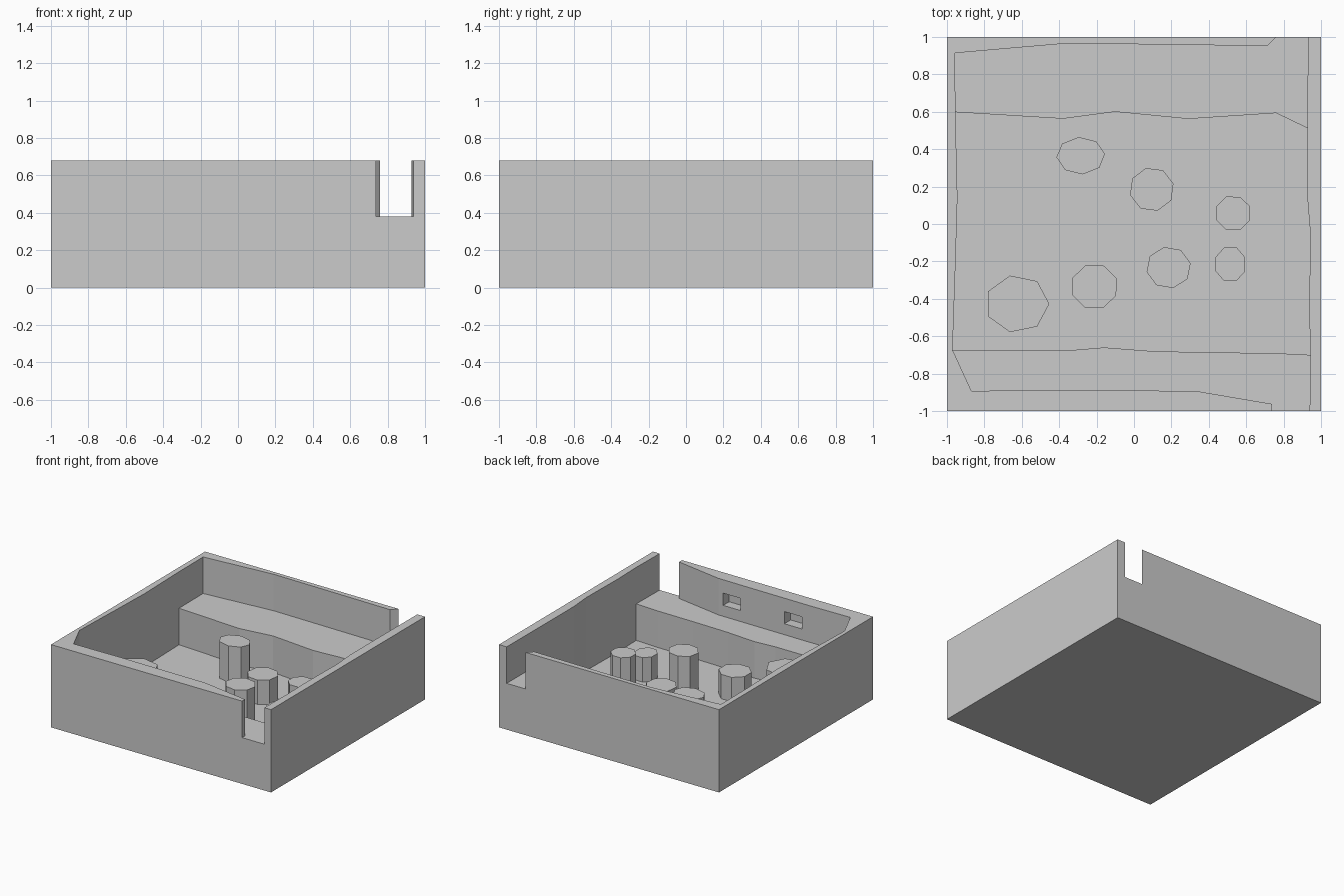
import bpy, bmesh, math

if "Cube" in bpy.data.objects:
    bpy.data.objects.remove(bpy.data.objects["Cube"])

FLOOR, LEDGE, RIM = 0.08, 0.38, 0.68


def prism(name, pts, z0, z1):
    """Vertical prism from a plan outline."""
    bm = bmesh.new()
    low = bm.faces.new([bm.verts.new((x, y, z0)) for x, y in pts])
    up = bmesh.ops.extrude_face_region(bm, geom=[low], use_keep_orig=True)["geom"]
    for v in up:
        if isinstance(v, bmesh.types.BMVert):
            v.co.z = z1
    bmesh.ops.recalc_face_normals(bm, faces=bm.faces)
    mesh = bpy.data.meshes.new(name)
    bm.to_mesh(mesh)
    bm.free()
    ob = bpy.data.objects.new(name, mesh)
    bpy.context.collection.objects.link(ob)
    return ob


def cut(target, cutter):
    mod = target.modifiers.new(cutter.name, "BOOLEAN")
    mod.operation, mod.solver, mod.object = "DIFFERENCE", "EXACT", cutter
    cutter.hide_render = True


def rect(x0, x1, y0, y1):
    return [(x0, y0), (x1, y0), (x1, y1), (x0, y1)]


# Plan outlines of the uneven walls and the two ledge edges
left = [(-.955, .598), (-.944, .14), (-.954, -.2), (-.97, -.673)]
right = [(.943, -.70), (.937, -.45), (.943, -.056), (.928, .13), (.928, .512)]
front = [(-.869, -.893), (-.477, -.887), (.332, -.893), (.737, -.962), (.737, -1.1), (.938, -1.1)]
back = [(.93, 1.1), (.76, 1.1), (.76, 1.0), (.713, .952), (-.354, .966), (-.957, .914)]
front_ledge = [(-.34, -.675), (-.16, -.66), (.1, -.68), (.42, -.687), (.74, -.69)]
back_ledge = [(.76, .593), (.29, .562), (-.1, .6), (-.38, .563)]

# Tray block with the upper cavity (open at both notches) and the sunken channel
tray = prism("tray", rect(-1, 1, -1, 1), 0, RIM)
cut(tray, prism("upper_cavity_cutter", left + front + right + back, LEDGE, RIM + .2))
cut(tray, prism("channel_cutter", left + front_ledge + right + back_ledge, FLOOR, LEDGE + .1))

# Small niches in the inner face of the front wall
for i, x in enumerate((-.352, .207)):
    cut(tray, prism(f"niche_cutter_{i}", rect(x - .08, x + .08, -.97, -.8), .47, .57))

# Faceted pillars: x, y, radius x, radius y, sides, first angle, top height
pillars = [
    (-.285, .365, .13, .10, 8, 5, .38),
    (.095, .185, .12, .118, 8, 15, .28),
    (.53, .057, .098, .096, 8, 22, .38),
    (.515, -.215, .086, .097, 8, 22, .28),
    (.185, -.233, .12, .112, 8, 12, .38),
    (-.212, -.335, .127, .122, 8, 22, .28),
    (-.625, -.427, .172, .155, 7, 0, .38),
]
for i, (x, y, rx, ry, n, a, top) in enumerate(pillars):
    angles = [math.radians(a) + math.tau * k / n for k in range(n)]
    prism(f"pillar_{i}", [(x + rx * math.cos(t), y + ry * math.sin(t)) for t in angles], FLOOR - .01, top)
